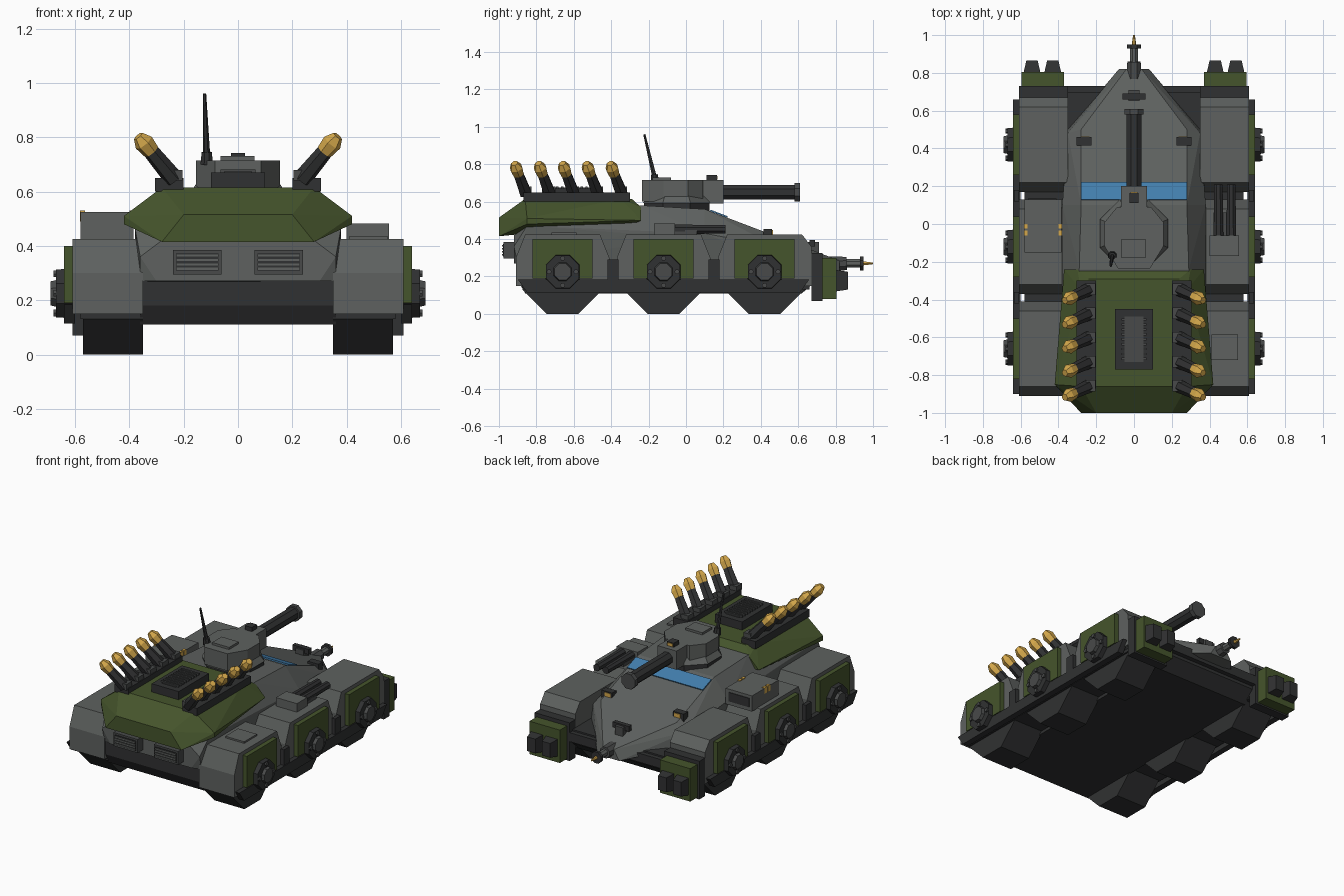
import bpy, bmesh, math
from mathutils import Vector, Matrix

cube = bpy.data.objects.get("Cube")
if cube:
    bpy.data.objects.remove(cube)


def material(name, r, g, b):
    m = bpy.data.materials.new(name)
    m.use_nodes = True
    m.diffuse_color = (r, g, b, 1)
    m.node_tree.nodes["Principled BSDF"].inputs["Base Color"].default_value = (r, g, b, 1)
    return m


GREY = material("hull grey", .112, .12, .115)
MID = material("worn steel", .065, .068, .068)
DARK = material("dark metal", .03, .031, .032)
GREEN = material("olive green", .06, .09, .025)
BLUE = material("window blue", .055, .21, .42)
GOLD = material("brass", .66, .39, .07)


def finish(name, bm, mat):
    bmesh.ops.recalc_face_normals(bm, faces=bm.faces)
    me = bpy.data.meshes.new(name)
    bm.to_mesh(me)
    bm.free()
    me.materials.append(mat)
    ob = bpy.data.objects.new(name, me)
    bpy.context.collection.objects.link(ob)
    return ob


def shell(name, pts, mat, mirror=False):
    """Faceted solid wrapped around a few corner points."""
    bm = bmesh.new()
    for x, y, z in pts:
        bm.verts.new((x, y, z))
        if mirror:
            bm.verts.new((-x, y, z))
    res = bmesh.ops.convex_hull(bm, input=bm.verts[:])
    loose = [v for v in bm.verts if not v.link_faces]
    bmesh.ops.delete(bm, geom=loose, context='VERTS')
    bmesh.ops.dissolve_limit(bm, angle_limit=.02, verts=bm.verts[:], edges=bm.edges[:])
    return finish(name, bm, mat)


def box(name, x, y, z, mat):
    """Box from (low, high) ranges on each axis."""
    return shell(name, [(a, b, c) for a in x for b in y for c in z], mat)


def prism(name, profile, x, mat):
    """Side profile of (y, z) points extruded across an x range."""
    return shell(name, [(a, b, c) for a in x for b, c in profile], mat)


def rod(name, a, b, r1, r2, mat, n=8):
    a, b = Vector(a), Vector(b)
    d = b - a
    bm = bmesh.new()
    bmesh.ops.create_cone(bm, cap_ends=True, segments=n, radius1=r1, radius2=r2, depth=d.length,
                          matrix=Matrix.Translation((a + b) / 2) @ d.to_track_quat('Z', 'Y').to_matrix().to_4x4()
                          @ Matrix.Rotation(math.pi / n, 4, 'Z'))
    return finish(name, bm, mat)


def span(s, a, b):
    return (s * a, s * b)


# Lower tub and main hull
prism("lower_tub", [(-.9, .27), (-.9, .18), (-.86, .11), (.62, .11), (.7, .18), (.7, .27)], (-.36, .36), DARK)
shell("main_hull", [(.04, .82, .285), (.08, .82, .22), (.28, .5, .408), (.28, .22, .515), (.28, .1, .56),
                    (.29, -.24, .58), (.38, -.3, .43), (.38, .1, .43), (.35, .48, .36), (.35, .5, .27),
                    (.38, -.85, .47), (.28, -.92, .42), (.36, -.92, .36), (.36, -.9, .27), (.3, -.92, .27)],
      GREY, mirror=True)
prism("windshield", [(.128, .55), (.22, .515), (.223, .522), (.131, .557)], (-.28, .28), BLUE)
box("front_axle_beam", (-.37, .37), (.68, .73), (.2, .26), DARK)

# Rear armour cover with vent
shell("rear_cover", [(.24, -.29, .615), (.28, -.35, .615), (.28, -.86, .615), (.3, -.24, .57), (.37, -.24, .5),
                     (.42, -.85, .51), (.42, -.85, .48), (.2, -1, .515), (.28, -1, .415), (.36, -.26, .49)],
      GREEN, mirror=True)
box("deck_vent_frame", (-.1, .1), (-.77, -.45), (.6, .67), DARK)
box("deck_vent_core", (-.05, .05), (-.73, -.49), (.66, .676), MID)
for i in range(9):
    y = -.72 + i * .026
    box("deck_vent_slat", (-.065, .065), (y, y + .012), (.66, .682), MID)

for s in (1, -1):
    # Wheel pods, wheels and hubs
    for c in (-.66, -.12, .42):
        prism("wheel_pod", [(c - .25, .15), (c - .25, .3), (c - .2, .425), (c + .2, .425),
                            (c + .25, .36 if c > 0 else .3), (c + .25, .15)], span(s, .35, .61), GREY)
        prism("wheel", [(c - .085, 0), (c + .085, 0), (c + .215, .13), (c + .215, .2),
                        (c - .215, .2), (c - .215, .13)], span(s, .35, .57), DARK)
        box("pod_panel", span(s, .6, .64), (c - .16, c + .16), (.19, .4), GREEN)
        rod("hub", (s * .6, c, .225), (s * .67, c, .225), .1, .095, DARK)
        rod("hub_cap", (s * .66, c, .225), (s * .69, c, .225), .055, .048, MID)
        for k in range(4):
            dy, dz = .072 * math.cos(k * math.pi / 2), .072 * math.sin(k * math.pi / 2)
            rod("hub_bolt", (s * .66, c + dy, .225 + dz), (s * .68, c + dy, .225 + dz), .014, .014, MID, 6)
    for c in (-.39, .15):
        box("pod_post", span(s, .36, .58), (c - .04, c + .04), (.15, .29), DARK)
        box("outer_post", span(s, .61, .635), (c - .03, c + .03), (.15, .29), DARK)
    prism("side_rail", [(-.9, .185), (-.85, .115), (.61, .115), (.66, .185)], span(s, .6, .64), DARK)
    box("side_tray", span(s, .35, .58), (-.87, .66), (.13, .18), DARK)

    # Front bumpers with lamp blocks
    box("bumper_plate", span(s, .35, .61), (.67, .73), (.07, .325), DARK)
    box("bumper_block", span(s, .37, .595), (.73, .805), (.08, .3), GREEN)
    for x in (.43, .54):
        shell("bumper_lamp", [(s * (x + a * w), y, z) for a in (-1, 1)
                              for w, y, z in ((.045, .8, .12), (.045, .8, .235), (.03, .865, .13), (.03, .865, .225))],
              DARK)

    # Headlamps on the nose
    box("headlamp", span(s, .225, .305), (.415, .46), (.4, .455), DARK)
    box("headlamp_lens", span(s, .235, .28), (.455, .464), (.415, .448), GOLD)

    # Rear grilles
    box("rear_grille_frame", span(s, .06, .24), (-.975, -.9), (.295, .385), MID)
    box("rear_grille_inset", span(s, .072, .228), (-.979, -.96), (.307, .373), DARK)
    for i in range(4):
        z = .312 + i * .016
        box("rear_grille_slat", span(s, .072, .228), (-.984, -.96), (z, z + .008), GREY)

    # Rocket racks
    box("rocket_rail", span(s, .2, .305), (-.87, -.3), (.6, .65), DARK)
    for i in range(5):
        y = -.345 - i * .128
        base = Vector((s * .235, y, .645))
        d = Vector((s * .12, -.055, .145))
        box("rocket_mount", span(s, .205, .255), (y - .03, y + .03), (.64, .68), MID)
        rod("rocket_tube", base, base + d * .72, .036, .03, DARK, 6)
        rod("rocket_body", base + d * .7, base + d * .93, .031, .037, GOLD, 6)
        rod("rocket_tip", base + d * .93, base + d * 1.1, .037, .02, GOLD, 6)

# Turret
rod("turret_ring", (0, -.05, .55), (0, -.05, .595), .19, .19, DARK)
rod("turret_skirt", (0, -.05, .592), (0, -.05, .63), .195, .165, GREY)
shell("turret", [(x, y, z) for x, y in ((.155, -.12), (.155, .01), (.09, .09), (.085, -.235))
                 for z in (.6, .715)], GREY, mirror=True)
box("turret_hatch", (-.065, .06), (-.18, -.08), (.71, .73), GREY)
box("gun_mantlet", (-.07, .07), (.05, .2), (.59, .715), GREY)
box("gun_sight", (-.025, .025), (.11, .165), (.71, .742), DARK)
box("gun_sight_lens", (-.018, .018), (.16, .169), (.718, .737), GOLD)
rod("gun_barrel", (0, .19, .65), (0, .6, .65), .043, .043, DARK)
rod("gun_muzzle", (0, .58, .65), (0, .61, .65), .054, .054, MID)
rod("antenna_base", (-.115, -.165, .7), (-.115, -.17, .745), .025, .02, DARK)
rod("antenna", (-.115, -.168, .73), (-.123, -.223, .96), .013, .006, DARK, 6)

# Nose gun and sight
rod("nose_gun_mount", (0, .77, .265), (0, .86, .27), .045, .038, MID)
rod("nose_gun", (0, .85, .27), (0, .95, .27), .024, .024, GREY)
rod("nose_gun_ring", (0, .93, .27), (0, .95, .27), .04, .04, DARK)
rod("nose_gun_tip", (0, .95, .27), (0, 1, .27), .012, .005, GOLD, 6)
box("nose_sight", (-.03, .03), (.65, .71), (.31, .385), MID)
box("nose_sight_visor", (-.06, .06), (.66, .69), (.36, .395), DARK)

# Stowage crate on the left-hand pod in plan, twin gun on the other
box("crate", (-.58, -.385), (-.15, .13), (.42, .525), GREY)
for x in (-.582, -.4):
    for y in (-.06, -.025):
        box("crate_latch", (x, x + .018), (y, y + .025), (.49, .53), GOLD)
box("crate_front_plate", (-.56, -.41), (.12, .134), (.445, .505), DARK)
box("twin_gun_mount", (.4, .555), (-.17, -.06), (.42, .482), GREY)
for x in (.447, .515):
    rod("twin_gun_barrel", (x, -.07, .452), (x, .21, .452), .028, .024, DARK)
box("twin_gun_cradle", (.42, .54), (-.06, .06), (.42, .448), MID)
box("pod_hatch", (.41, .55), (-.72, -.585), (.42, .436), GREY)
